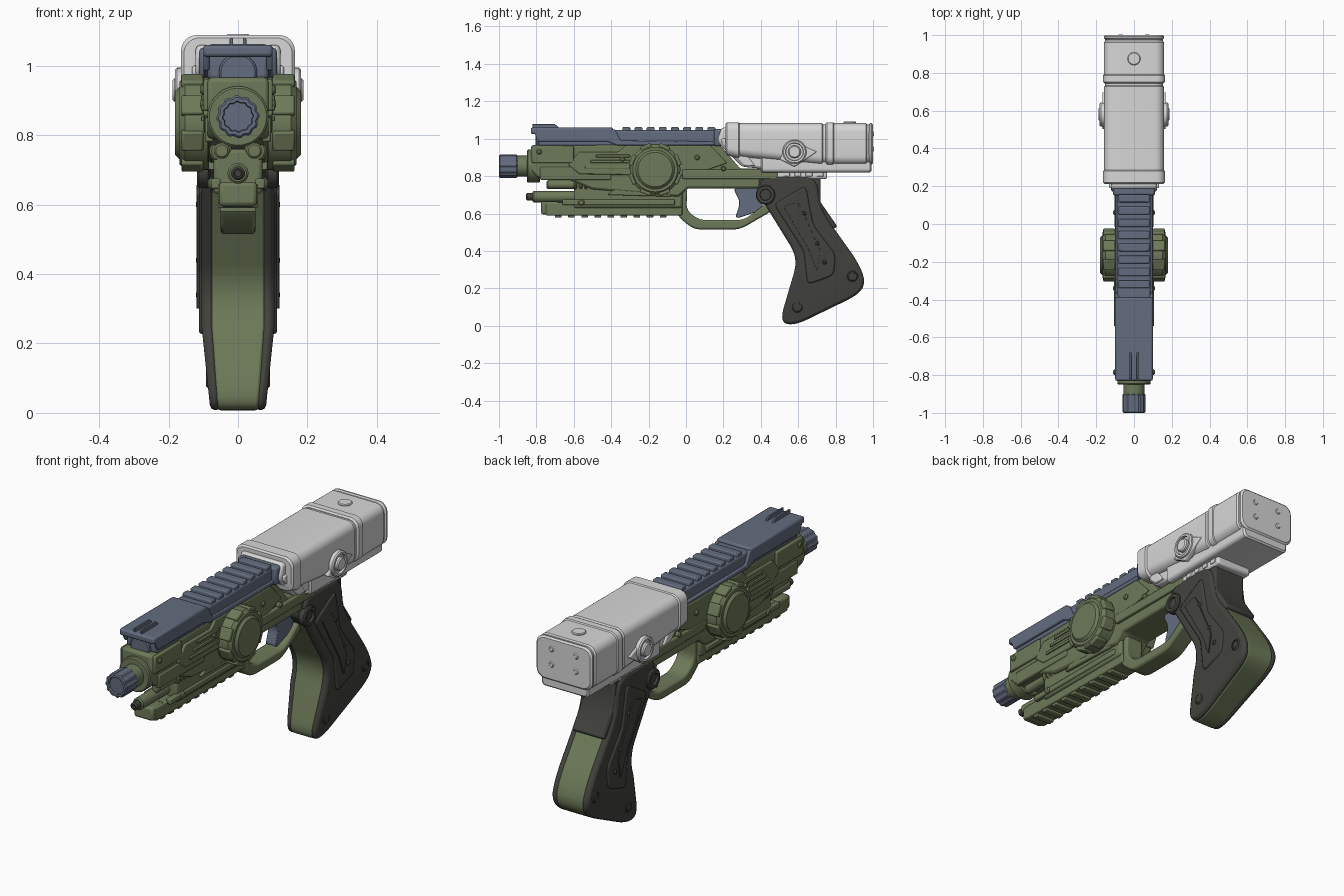
import bpy, bmesh, math
from mathutils import Vector, Matrix

cube = bpy.data.objects.get("Cube")
if cube:
    bpy.data.objects.remove(cube, do_unlink=True)


def material(name, red, green, blue):
    mat = bpy.data.materials.new(name)
    mat.use_nodes = True
    colour = (red, green, blue, 1)
    mat.diffuse_color = colour
    mat.node_tree.nodes["Principled BSDF"].inputs["Base Color"].default_value = colour
    return mat


GREEN = material("olive green", .155, .195, .1)
SLATE = material("slate blue", .125, .15, .21)
DARK = material("charcoal", .055, .055, .048)
WHITE = material("off white", .68, .68, .68)


def finish(name, bm, mat, bevel=0, mirror=False):
    bmesh.ops.recalc_face_normals(bm, faces=bm.faces)
    mesh = bpy.data.meshes.new(name)
    bm.to_mesh(mesh)
    bm.free()
    mesh.materials.append(mat)
    part = bpy.data.objects.new(name, mesh)
    bpy.context.collection.objects.link(part)
    bpy.ops.object.select_all(action='DESELECT')
    part.select_set(True)
    bpy.context.view_layer.objects.active = part
    bpy.ops.object.shade_smooth_by_angle(angle=math.radians(35))
    if bevel:
        modifier = part.modifiers.new("Bevel", 'BEVEL')
        modifier.width, modifier.segments = bevel, 2
        modifier.limit_method, modifier.angle_limit = 'ANGLE', math.radians(35)
    if mirror:
        part.modifiers.new("Mirror", 'MIRROR')
    return part


def rounded(corners, radius):
    """Replace every corner with a short quadratic arc."""
    points = [Vector(corner) for corner in corners]
    result = []
    for before, corner, after in zip(points[-1:] + points, points, points[1:] + points[:1]):
        ends = []
        for other in (before, after):
            edge = other - corner
            ends.append(corner + edge.normalized() * min(radius, edge.length * .48))
        for step in range(6):
            t = step / 5
            result.append(ends[0].lerp(corner, t).lerp(corner.lerp(ends[1], t), t))
    return result


def plate(name, outline, x, mat, bevel=.006, radius=0, taper=0):
    """Side outline (y, z) extruded across x; mirrored when it sits on one side."""
    inner, outer = x if isinstance(x, tuple) else (-x, x)
    bm = bmesh.new()
    points = rounded(outline, radius) if radius else outline
    face = bm.faces.new([bm.verts.new((inner, y, z)) for y, z in points])
    grown = bmesh.ops.extrude_face_region(bm, geom=[face])["geom"]
    moved = [item for item in grown if isinstance(item, bmesh.types.BMVert)]
    bmesh.ops.translate(bm, vec=(outer - inner, 0, 0), verts=moved)
    if taper:
        bmesh.ops.bisect_plane(bm, geom=bm.verts[:] + bm.edges[:] + bm.faces[:],
                               plane_co=(0, 0, taper), plane_no=(0, 0, 1))
        for vert in bm.verts:
            vert.co.x *= 1 - max(0, taper - vert.co.z)
    return finish(name, bm, mat, bevel, inner > 0)


def box(name, y, z, x, mat, bevel=.006):
    (back, front), (low, high) = y, z
    outline = [(back, low), (front, low), (front, high), (back, high)]
    return plate(name, outline, x, mat, bevel)


def rings(name, loops, mat, mirror=False):
    """Join closed loops of points into a capped tube."""
    bm = bmesh.new()
    loops = [[bm.verts.new(point) for point in loop] for loop in loops]
    for near, far in zip(loops, loops[1:]):
        for k in range(len(near)):
            bm.faces.new((near[k - 1], near[k], far[k], far[k - 1]))
    bm.faces.new(loops[0])
    bm.faces.new(loops[-1])
    return finish(name, bm, mat, 0, mirror)


def rod(name, axis, centre, span, radius, mat, edge=.006, hole=0, flute=0, mirror=False):
    """Chamfered cylinder along an axis, with an optional bore or fluting."""
    start, end = span
    rim = math.copysign(edge, end - start)
    steps = [(start, radius - edge), (start + rim, radius), (end - rim, radius), (end, radius - edge)]
    if hole:
        steps += [(end, hole), (end - rim * 2, hole * .95)]
    turn = Matrix.Rotation(-math.pi / 2, 4, 'Z') if axis == 'X' else Matrix()
    loops = []
    for along, size in steps:
        loop = []
        for k in range(48):
            angle = math.tau * k / 48
            reach = size * (1 - flute * (k // 2 % 2))
            local = Vector((reach * math.cos(angle), along, reach * math.sin(angle)))
            loop.append(Vector(centre) + turn @ local)
        loops.append(loop)
    return rings(name, loops, mat, mirror)


def sleeve(name, y, width, z, mat, radius=.045, edge=.008, rise=0):
    """Rounded rectangle running along y; rise lifts the front of its underside."""
    (start, end), (low, high) = y, z
    loops = []
    for along, inset in ((start, edge), (start + edge, 0), (end - edge, 0), (end, edge)):
        bottom = low + inset + rise * (end - along) / (end - start) + radius
        top, side = high - inset - radius, width - inset - radius
        loop = []
        for quarter, (u, w) in enumerate(((side, top), (-side, top), (-side, bottom), (side, bottom))):
            for step in range(7):
                angle = math.pi / 2 * (quarter + step / 6)
                loop.append((u + radius * math.cos(angle), along, w + radius * math.sin(angle)))
        loops.append(loop)
    return rings(name, loops, mat)


# Barrel and fluted muzzle
bore = (0, 0, .853)
rod("muzzle", 'Y', bore, (-.9, -1), .062, SLATE, hole=.045, flute=.07)
rod("barrel", 'Y', bore, (-.8, -.91), .056, GREEN)
rod("barrel_collar", 'Y', bore, (-.78, -.85), .088, GREEN)

# Receiver
plate("receiver", [(-.83, .965), (-.83, .83), (-.79, .79), (-.62, .78), (-.5, .73), (-.04, .69),
                   (.01, .735), (.45, .735), (.49, .84), (.29, .84), (.17, .98)], .088, GREEN, .012)
box("front_cheek", (-.82, -.6), (.87, .96), (.08, .1), GREEN)
plate("side_panel", [(-.63, .86), (-.57, .81), (.02, .8), (.22, .87), (.13, .965), (-.32, .965),
                     (-.36, .93), (-.57, .93)], (.08, .099), GREEN)
box("lower_cheek", (-.78, -.4), (.78, .85), (.07, .095), GREEN)
box("rear_rail", (-.02, .49), (.785, .835), (.08, .103), GREEN)
for row in range(3):
    low = .84 + .03 * row
    box("side_slat", (-.54 + .03 * row, -.3), (low, low + .015), (.09, .106), GREEN, .003)
for y, z in ((-.785, .93), (-.34, .89), (.06, .9), (.2, .84)):
    rod("receiver_rivet", 'X', (0, y, z), (.08, .11), .014, GREEN, mirror=True)

# Round side drums with clamps
hub = Vector((0, -.165, .835))
rod("side_drum", 'X', hub, (.07, .168), .135, GREEN, edge=.016)
rod("side_drum", 'X', hub, (-.07, -.168), .135, GREEN, edge=.016)
rod("drum_cap", 'X', hub, (.1, .181), .104, GREEN, edge=.012, mirror=True)
for turn in range(8):
    clamp = box("drum_clamp", (-.03, .03), (.117, .142), (.1, .163), GREEN)
    spin = Matrix.Rotation(math.tau * (turn + .5) / 8, 4, 'X')
    clamp.data.transform(Matrix.Translation(hub) @ spin)

# Under-barrel assembly
box("lower_block", (-.6, -.02), (.63, .76), .07, GREEN, .012)
box("lower_rail", (-.75, -.02), (.59, .66), .058, GREEN)
box("lower_nose", (-.775, -.68), (.595, .665), .055, GREEN, .012)
box("lower_side_bar", (-.66, -.06), (.645, .675), (.05, .078), GREEN)
plate("lower_side_plate", [(-.42, .7), (-.08, .69), (-.06, .76), (-.3, .8)], (.06, .086), GREEN)
for tooth in range(9):
    y = -.7 + .07 * tooth
    box("rail_tooth", (y, y + .035), (.578, .6), .052, GREEN, .004)
rod("center_tube", 'Y', (0, 0, .69), (-.56, -.82), .03, GREEN)
rod("center_tube_tip", 'Y', (0, 0, .69), (-.8, -.855), .02, DARK, hole=.01)
rod("side_tube", 'Y', (.047, 0, .755), (-.4, -.745), .023, GREEN, mirror=True)
for rib in range(6):
    y = -.6 + .028 * rib
    rod("tube_rib", 'Y', (.05, 0, .755), (y, y + .018), .032, GREEN, mirror=True)
rod("lower_bolt", 'X', (0, -.56, .66), (.05, .086), .017, GREEN, mirror=True)

# Trigger guard and trigger
plate("trigger_guard", [(-.06, .74), (-.05, .59), (.04, .515), (.29, .515), (.47, .62), (.45, .67),
                        (.31, .565), (.07, .565), (0, .62), (.01, .74)], .05, GREEN, .01, radius=.04)
plate("trigger", [(.25, .74), (.29, .66), (.26, .57), (.41, .62), (.41, .74)],
      .028, SLATE, radius=.03)

# Grip: green core between dark shells
grip = [(.4, .8), (.39, .7), (.6, .36), (.5, .02), (.58, 0), (.93, .17), (.96, .24), (.92, .34),
        (.72, .62), (.7, .8)]
plate("grip_core", grip, .08, GREEN, .01, radius=.08, taper=.25)
plate("grip_shell", grip, (.066, .105), DARK, .024, radius=.08, taper=.25)
plate("grip_panel", [(.47, .65), (.64, .75), (.68, .54), (.8, .38), (.79, .27), (.65, .22),
                     (.63, .4)], (.09, .113), DARK, .008, radius=.03)
plate("grip_ridge", [(.52, .64), (.6, .66), (.72, .4), (.7, .29), (.66, .4)],
      (.1, .119), DARK, radius=.02)
plate("backstrap", [(.39, .8), (.38, .7), (.46, .6), (.74, .49), (.81, .53), (.72, .66), (.72, .8)],
      .092, DARK, .012)
rod("grip_button", 'X', (0, .425, .7), (.08, .118), .052, DARK, hole=.03, mirror=True)
rod("rear_grip_rivet", 'X', (0, .89, .265), (.07, .11), .03, DARK, hole=.02, mirror=True)
rod("lower_grip_rivet", 'X', (0, .595, .1), (.06, .092), .03, DARK, hole=.02, mirror=True)
for y, z in ((.63, .6), (.7, .44), (.74, .34)):
    rod("panel_stud", 'X', (0, y, z), (.1, .121), .012, DARK, mirror=True)

# Slide with front hood, sights and ridges
box("slide", (-.79, .2), (.96, 1.046), .088, SLATE, .012)
box("slide_shoulder", (.15, .24), (.96, 1.052), .112, SLATE, .012)
box("slide_hood", (-.83, -.39), (1.025, 1.06), .1, SLATE, .01)
plate("slide_cheek", [(-.82, 1.05), (-.79, .985), (-.42, .985), (-.37, .965), (.17, .965),
                      (.17, .985), (-.35, .99), (-.38, 1.05)], (.082, .1), SLATE)
rod("slide_nose", 'Y', (0, 0, .98), (-.77, -.805), .055, SLATE)
plate("sight_fin", [(-.82, 1.05), (-.82, 1.078), (-.7, 1.078), (-.67, 1.05)], (.014, .024), SLATE, .002)
for ridge in range(8):
    y = -.34 + .065 * ridge
    box("slide_ridge", (y, y + .042), (1.03, 1.062), .082, SLATE)

# White rear housing: main sleeve, raised bands and narrower underside
sleeve("rear_housing", (.215, .735), .158, (.86, 1.083), WHITE, rise=.05)
sleeve("front_band", (.212, .288), .164, (.893, 1.088), WHITE, rise=.02)
sleeve("housing_core", (.7, .99), .153, (.866, 1.077), WHITE)
sleeve("middle_band", (.745, .795), .164, (.86, 1.088), WHITE)
sleeve("rear_cover", (.78, .97), .16, (.862, 1.083), WHITE)
sleeve("end_cover", (.976, 1), .16, (.862, 1.083), WHITE)
sleeve("housing_underside", (.4, .992), .135, (.82, .95), WHITE, radius=.02)
plate("housing_collar", [(.17, 1.005), (.17, .98), (.3, .85), (.5, .83), (.5, 1.06), (.19, 1.06)],
      .122, WHITE, .014)
plate("collar_strap", [(.19, 1), (.19, .975), (.31, .855), (.37, .855), (.26, 1)],
      (.11, .132), WHITE)
box("housing_foot", (.48, .755), (.785, .84), .1, WHITE, .01)
for lug in range(4):
    y = .52 + .06 * lug
    box("foot_lug", (y, y + .035), (.798, .82), (.09, .106), WHITE, .003)
plate("knob_wing", [(.5, .89), (.58, .85), (.7, .93), (.56, .99)], (.14, .168), WHITE)
rod("side_knob", 'X', (0, .58, .93), (.13, .182), .064, WHITE, hole=.048, mirror=True)
rod("knob_center", 'X', (0, .58, .93), (.15, .189), .034, WHITE, mirror=True)
for z in (.945, 1.025):
    rod("rear_bolt", 'Y', (.07, 0, z), (.97, 1.004), .016, WHITE, mirror=True)
cap = rod("top_cap", 'Y', (0, 0, 0), (0, .011), .034, WHITE, edge=.004)
cap.data.transform(Matrix.Translation((0, .875, 1.08)) @ Matrix.Rotation(math.pi / 2, 4, 'X'))
